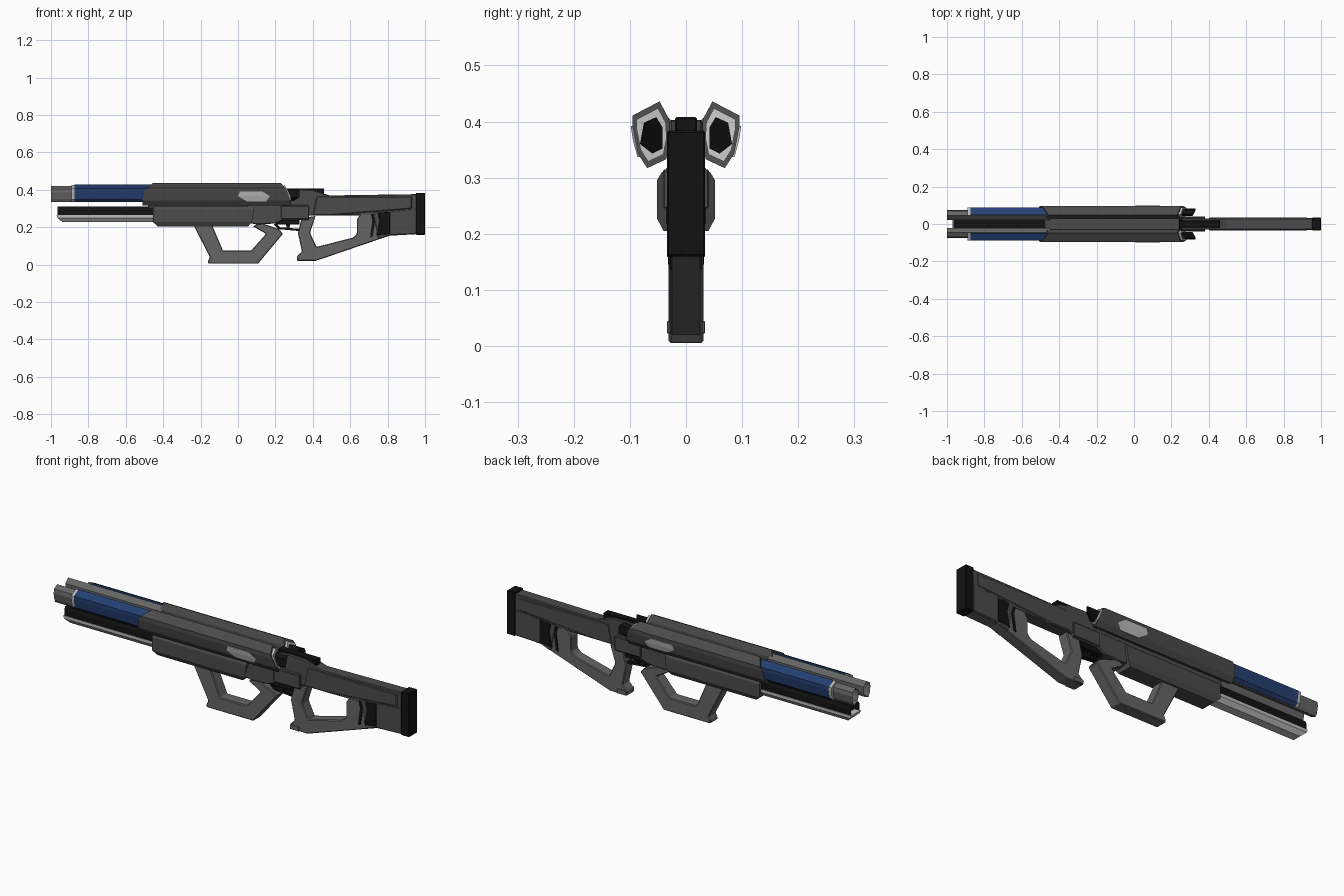
import bpy, bmesh
from mathutils import Vector

if "Cube" in bpy.data.objects:
    bpy.data.objects.remove(bpy.data.objects["Cube"])


def material(name, rgb):
    m = bpy.data.materials.new(name)
    m.diffuse_color = (*rgb, 1)
    m.use_nodes = True
    m.node_tree.nodes["Principled BSDF"].inputs["Base Color"].default_value = m.diffuse_color
    return m


BLACK = material("black", (0.006, 0.006, 0.006))
DARK = material("dark_grey", (0.07, 0.07, 0.07))
MID = material("mid_grey", (0.13, 0.13, 0.13))
LIGHT = material("light_grey", (0.5, 0.5, 0.5))
BLUE = material("blue", (0.018, 0.05, 0.17))


def finish(bm, name, mat, mirror=False, bevel=0):
    bmesh.ops.recalc_face_normals(bm, faces=bm.faces)
    me = bpy.data.meshes.new(name)
    bm.to_mesh(me)
    bm.free()
    ob = bpy.data.objects.new(name, me)
    bpy.context.collection.objects.link(ob)
    me.materials.append(mat)
    if mirror:
        ob.modifiers.new("mirror", 'MIRROR').use_axis = (False, True, False)
    if bevel:
        b = ob.modifiers.new("bevel", 'BEVEL')
        b.width, b.segments = bevel, 1
    return ob


def sweep(name, section, x0, x1, mat, mirror=False, recess=0):
    """Run a (y, z) section along x; x0 / x1 may be a value per corner."""
    n = len(section)
    a = x0 if isinstance(x0, list) else [x0] * n
    b = x1 if isinstance(x1, list) else [x1] * n
    bm = bmesh.new()
    va = [bm.verts.new((x, y, z)) for x, (y, z) in zip(a, section)]
    vb = [bm.verts.new((x, y, z)) for x, (y, z) in zip(b, section)]
    front = bm.faces.new(va)
    bm.faces.new(vb)
    for i in range(n):
        j = (i + 1) % n
        bm.faces.new((va[i], va[j], vb[j], vb[i]))
    if recess:
        bmesh.ops.recalc_face_normals(bm, faces=bm.faces)
        bmesh.ops.inset_individual(bm, faces=[front], thickness=0.008)
        bmesh.ops.translate(bm, verts=front.verts, vec=(recess, 0, 0))
    return finish(bm, name, mat, mirror)


def plate(name, profile, half, mat, bevel=0.004):
    """Extrude an (x, z) side profile symmetrically across y."""
    bm = bmesh.new()
    f = bm.faces.new([bm.verts.new((x, -half, z)) for x, z in profile])
    r = bmesh.ops.extrude_face_region(bm, geom=[f])
    bmesh.ops.translate(bm, vec=(0, 2 * half, 0),
                        verts=[v for v in r["geom"] if isinstance(v, bmesh.types.BMVert)])
    return finish(bm, name, mat, bevel=bevel)


def box(name, x0, x1, half, z0, z1, mat, bevel=0.003):
    return plate(name, [(x0, z0), (x1, z0), (x1, z1), (x0, z1)], half, mat, bevel)


def shrink(section, k):
    c = sum((Vector(p) for p in section), Vector((0, 0))) / len(section)
    return [tuple(c + (Vector(p) - c) * k) for p in section]


# Upper twin pods with slanted ends, pale rear caps and black cores
POD = [(.047, .436), (.095, .411), (.095, .39), (.086, .343),
       (.069, .317), (.035, .333), (.028, .37), (.03, .404)]
sweep("pod_shell", POD, [-.455, -.49, -.505, -.51, -.51, -.51, -.5, -.47],
      [.23, .25, .265, .28, .28, .27, .255, .24], DARK, True)
sweep("pod_rear_cap", shrink(POD, .8), .2, [.25, .262, .272, .284, .284, .275, .265, .255], LIGHT, True)
sweep("pod_core", [(.053, .408), (.075, .398), (.082, .36), (.06, .343), (.042, .352), (.042, .39)],
      .2, [.32, .33, .33, .3, .29, .31], BLACK, True)
sweep("pod_side_window", [(.075, .337), (.0865, .337), (.0945, .366), (.0985, .392), (.08, .392)],
      [.05, .05, 0, .01, .01], [.15, .15, .17, .13, .13], LIGHT, True)

# Upper barrels: grey inner tube, blue outer jacket, pale ring
JACKET = [(.048, .428), (.088, .408), (.088, .39), (.081, .348), (.067, .334), (.05, .345)]
sweep("barrel_inner", [(.022, .398), (.045, .42), (.07, .405), (.074, .385),
                       (.068, .35), (.06, .334), (.03, .345), (.022, .37)],
      -1, -.45, MID, True, recess=.06)
sweep("barrel_jacket", JACKET, -.875, -.45, BLUE, True)
sweep("barrel_ring", shrink(JACKET, .97), -.89, -.875, LIGHT, True)

# Lower barrel: black upper half over a pale chamfered tray
sweep("lower_barrel", [(-.03, .31), (.03, .31), (.036, .295), (.036, .262), (-.036, .262), (-.036, .295)],
      -.965, -.4, BLACK, recess=.05)
sweep("lower_barrel_tray", [(-.039, .265), (.039, .265), (.039, .25), (.022, .228), (-.022, .228), (-.039, .25)],
      [-.97, -.97, -.965, -.94, -.94, -.965], -.4, LIGHT)

# Central body
box("core_body", -.48, .25, .032, .28, .385, DARK)
sweep("lower_body", [(-.043, .31), (.043, .31), (.052, .295), (.052, .228), (.04, .205), (-.04, .205),
                     (-.052, .228), (-.052, .295)],
      [-.455, -.455, -.455, -.455, -.43, -.43, -.455, -.455],
      [.085, .085, .085, .075, .055, .055, .075, .085], DARK)
plate("receiver", [(.05, .32), (.05, .225), (.1, .215), (.2, .22), (.24, .24), (.38, .24), (.38, .32)],
      .036, DARK)
box("receiver_side_panel", .23, .38, .041, .245, .315, DARK)
box("top_rail", .24, .46, .02, .375, .408, BLACK)
box("rear_sight", .24, .33, .028, .37, .396, BLACK)

# Foregrip loop
plate("foregrip", [(-.24, .215), (-.15, .04), (-.16, .02), (-.16, .005), (.107, .005), (.24, .165),
                   (.22, .19), (.12, .225), (.08, .205), (.15, .165), (.07, .075), (-.08, .075), (-.14, .215)],
      .031, MID)

# Trigger group
box("trigger_housing", .2, .33, .025, .215, .25, BLACK)
plate("trigger", [(.255, .22), (.28, .22), (.275, .195), (.262, .19)], .008, BLACK, 0)
plate("trigger_guard", [(.19, .215), (.215, .19), (.325, .18), (.325, .192), (.225, .2), (.205, .22)],
      .016, BLACK, 0)

# Stock: upper beam, raised panel, open frame, bands and butt pad
plate("stock_beam", [(.25, .395), (.32, .403), (.4, .4), (.49, .37), (.955, .377), (.955, .255),
                     (.75, .265), (.36, .262), (.25, .3)], .03, DARK)
plate("stock_side_panel", [(.42, .365), (.93, .362), (.93, .3), (.5, .265), (.4, .265)], .0335, DARK)
plate("grip_and_strut", [(.34, .25), (.32, .17), (.342, .07), (.316, .045), (.316, .02), (.415, .02),
                         (.81, .155), (.955, .163), (.955, .28), (.66, .28), (.635, .24), (.635, .165),
                         (.615, .145), (.42, .095), (.385, .17), (.415, .26)], .029, MID)
plate("stock_rear_block", [(.72, .28), (.75, .135), (.81, .157), (.955, .163), (.955, .3)], .0315, DARK)
plate("stock_dark_panel", [(.745, .28), (.755, .235), (.74, .155), (.815, .163), (.815, .285)],
      .0335, BLACK)
plate("stock_dark_band", [(.71, .27), (.722, .27), (.733, .235), (.72, .15), (.706, .145), (.718, .235)],
      .0325, BLACK, 0)
box("grip_foot", .318, .37, .034, .022, .045, MID, .002)
box("butt_pad", .952, 1.0, .034, .16, .384, BLACK)
